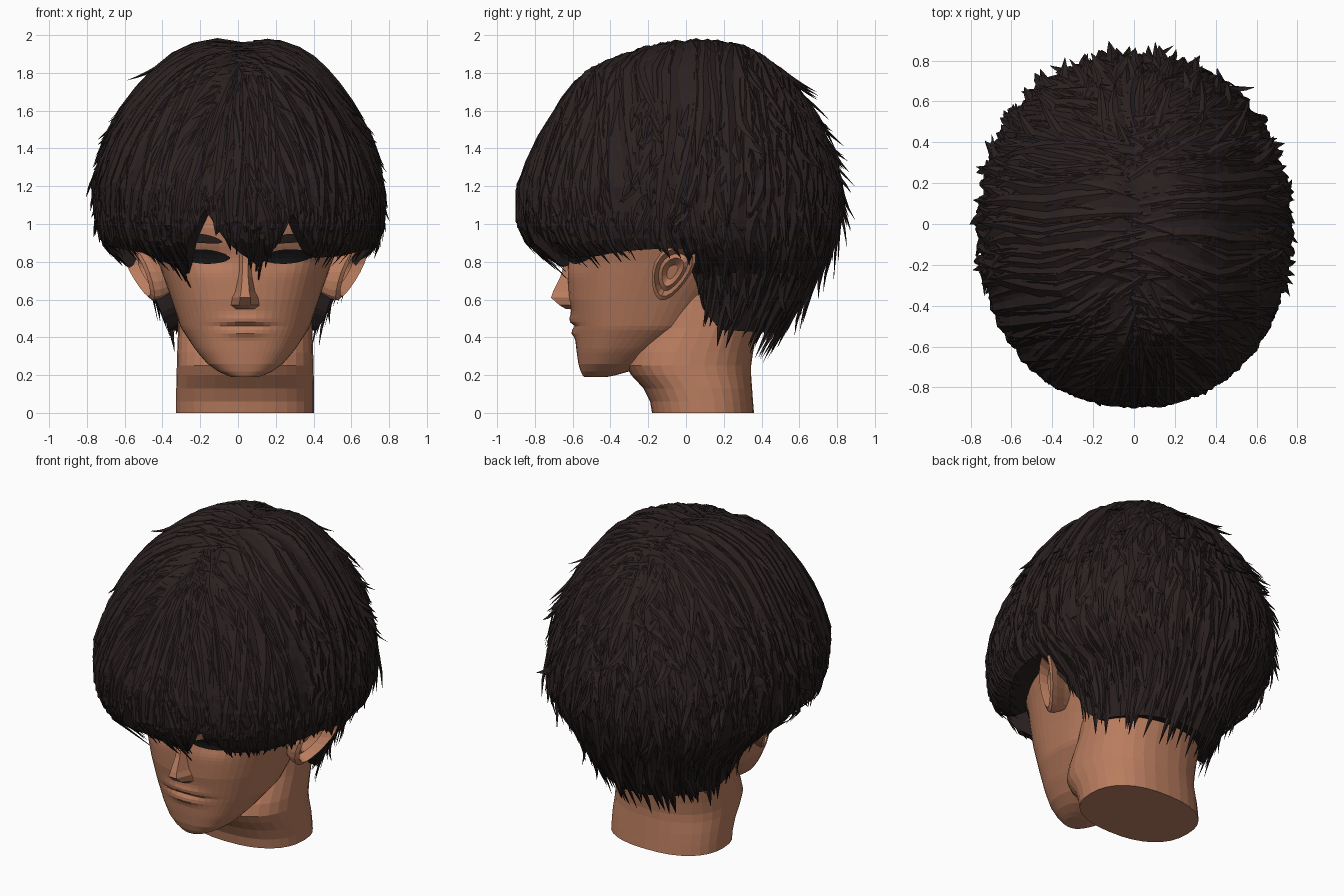
import bpy, bmesh, math, random
from mathutils import Vector

random.seed(4)
cube = bpy.data.objects.get("Cube")
if cube:
    bpy.data.objects.remove(cube)


def material(name, rgb):
    m = bpy.data.materials.new(name)
    m.use_nodes = True
    m.diffuse_color = (*rgb, 1)
    node = next(n for n in m.node_tree.nodes if n.type == 'BSDF_PRINCIPLED')
    node.inputs["Base Color"].default_value = (*rgb, 1)
    node.inputs["Roughness"].default_value = 0.8
    return m


SKIN = material("warm_skin", (0.49, 0.205, 0.115))
HAIR = material("dark_brown_hair", (0.024, 0.015, 0.015))
LASH = material("lash_black", (0.008, 0.007, 0.007))


def finish(name, bm, mat):
    bmesh.ops.recalc_face_normals(bm, faces=bm.faces)
    mesh = bpy.data.meshes.new(name)
    bm.to_mesh(mesh)
    bm.free()
    mesh.materials.append(mat)
    ob = bpy.data.objects.new(name, mesh)
    bpy.context.scene.collection.objects.link(ob)


def add_loft(bm, rings, closed=True, caps=True):
    """Skin a list of equal-length point rings."""
    vs = [[bm.verts.new(p) for p in r] for r in rings]
    n = len(vs[0])
    for a, b in zip(vs, vs[1:]):
        for i in range(n if closed else n - 1):
            j = (i + 1) % n
            bm.faces.new((a[i], a[j], b[j], b[i]))
    if caps:
        bm.faces.new(vs[0])
        bm.faces.new(vs[-1])


def loft(name, rings, mat, **kw):
    bm = bmesh.new()
    add_loft(bm, rings, **kw)
    finish(name, bm, mat)


def sample(table, k):
    """Linear interpolation of rows keyed by their first column."""
    if k <= table[0][0]:
        return table[0][1:]
    for lo, hi in zip(table, table[1:]):
        if k <= hi[0]:
            f = (k - lo[0]) / (hi[0] - lo[0])
            return [p + (q - p) * f for p, q in zip(lo[1:], hi[1:])]
    return table[-1][1:]


def spow(v, p):
    return math.copysign(abs(v) ** p, v)


CX = 0.038   # middle of the face
P = 0.85     # squareness of the head sections

# Head: z, half width, front y, back y
HEAD = [(.19, .07, -.54, -.42), (.21, .13, -.555, -.32), (.26, .2, -.57, -.22),
        (.33, .26, -.58, -.1), (.45, .34, -.592, .1), (.6, .39, -.62, .22),
        (.8, .46, -.632, .4), (1.0, .54, -.66, .55), (1.3, .58, -.64, .6),
        (1.6, .46, -.48, .5), (1.8, .22, -.2, .3)]
NECK = [(0, .365, -.18, .36), (.06, .365, -.19, .355), (.13, .365, -.225, .35),
        (.2, .363, -.29, .345), (.25, .362, -.32, .345), (.32, .36, -.3, .355),
        (.45, .355, -.22, .38), (.8, .35, -.1, .4)]


def relief(dx, z):
    """Eye sockets, lips and chin crease pressed into the face."""
    def bump(x0, z0, sx, sz):
        return math.exp(-((dx - x0) / sx) ** 2 - ((z - z0) / sz) ** 2)
    d = 0.03 * (bump(.19, .82, .12, .06) + bump(-.19, .82, .12, .06))
    d -= 0.018 * (bump(0, .49, .12, .03) + bump(0, .425, .1, .022))
    return d + 0.013 * bump(0, .46, .13, .009)


def section(table, z, n=56, face=False):
    hw, yf, yb = sample(table, z)
    ring = []
    for i in range(n):
        a = math.tau * i / n
        dx = hw * spow(math.cos(a), P)
        y = (yf + yb) / 2 + (yb - yf) / 2 * spow(math.sin(a), P)
        if face and math.sin(a) < 0:
            y += relief(dx, z)
        ring.append((CX + dx, y, z))
    return ring


def face_y(dx, z):
    hw, yf, yb = sample(HEAD, z)
    c = (abs(dx) / hw) ** (1 / P)
    return (yf + yb) / 2 - (yb - yf) / 2 * (1 - c * c) ** (P / 2) + relief(dx, z)


levels = [.19, .2] + [.22 + .02 * i for i in range(39)] + [1.1, 1.3, 1.45, 1.6, 1.7, 1.8]
loft("head", [section(HEAD, z, face=True) for z in levels], SKIN)
loft("neck", [section(NECK, row[0], 32) for row in NECK], SKIN)

# Nose: z, half width, ridge y
NOSE = [(.55, .055, -.635), (.57, .085, -.67), (.61, .08, -.715), (.64, .062, -.705),
        (.72, .045, -.665), (.8, .04, -.642), (.88, .05, -.645)]
loft("nose", [[(CX + s * w, y, z) for s, y in
               ((-1, -.57), (-.85, -.62), (-.35, r), (.35, r), (.85, -.62), (1, -.57))]
              for z, w, r in NOSE], SKIN)


def plate(name, x0, x1, mid, height, mat):
    """Thin almond shape lying on the face."""
    rows = []
    for k in (-1, -.33, .33, 1):
        row = []
        for i in range(13):
            f = i / 12
            dx = x0 + (x1 - x0) * f
            z = mid(f) + k * height * (math.sin(math.pi * f) ** .6 * .92 + .08)
            row.append((CX + dx, face_y(dx, z) - .009, z))
        rows.append(row)
    loft(name, rows, mat, closed=False, caps=False)


for side, s in (("left", 1), ("right", -1)):
    plate(side + "_eye", s * .08, s * .36, lambda f: .82 + .015 * f, .038, LASH)
    plate(side + "_brow", s * .12, s * .36, lambda f: .905 + .02 * math.sin(f * 2.5), .024, HAIR)

    # Ear: scale and depth of each ring, from the root over the rim into the bowl
    rings = []
    for scale, depth in ((.6, -.24), (.75, -.1), (.95, -.035), (1, 0), (.86, .014),
                         (.66, -.05), (.5, -.03), (.25, -.07)):
        ring = []
        for i in range(18):
            a = math.tau * i / 18
            v = .15 * math.sin(a) * scale
            u = .105 * math.cos(a) * scale * (1 + .28 * math.sin(a))
            x = .555 + .45 * v + .45 * u + depth
            ring.append((CX + s * x, -.075 + u + .33 * v, .745 + v))
        rings.append(ring)
    loft(side + "_ear", rings, SKIN)

# Hair volume: z, half width, middle x, front y, back y
TOP = 1.98
VOLUME = [(TOP, 0, .02, .1, .1), (1.96, .2, .02, -.13, .28), (1.9, .34, .02, -.34, .4),
          (1.8, .455, .01, -.545, .52), (1.6, .605, 0, -.685, .67), (1.4, .705, 0, -.795, .75),
          (1.2, .755, 0, -.88, .81), (1.0, .745, .01, -.885, .8), (.9, .715, .01, -.83, .77),
          (.83, .65, .02, -.74, .74), (.76, .55, .02, -.64, .7), (.6, .465, .03, -.55, .61),
          (.4, .4, .03, -.48, .48), (.3, .38, .03, -.4, .41)]
VOLUME = [(math.sqrt(TOP - r[0]), *r[1:]) for r in VOLUME]
# Fringe edge by x, and edge from ear to nape by direction
FRINGE = [(-.75, .88), (-.58, .85), (-.38, .73), (-.32, .83), (-.24, .95), (-.16, 1.08),
          (-.08, .93), (.0, .84), (.1, .77), (.19, .89), (.26, 1.06), (.34, .92),
          (.42, .82), (.6, .83), (.75, .87)]
NAPE = [(0, .87), (.03, .68), (.14, .52), (.33, .44), (1, .42)]


def surface(qx, qy):
    """Map a disc (centre = crown, rim = hair edge) onto the hair volume."""
    t, a = math.hypot(qx, qy), math.atan2(qy, qx)
    c, s = math.cos(a), math.sin(a)
    edge = sample(FRINGE, .75 * c)[0] if s < 0 else sample(NAPE, s)[0]
    w = min(t, 1) ** 4
    u = t * (math.sqrt(TOP - .64 + .21 * s) * (1 - w) + math.sqrt(TOP - edge) * w)
    hw, mx, yf, yb = sample(VOLUME, u)
    x = mx + hw * spow(c, .92)
    y = (yf + yb) / 2 + (yb - yf) / 2 * spow(s, .92)
    z = TOP - u * u
    if z > 1.45:   # shallow parting groove
        z -= .03 * math.exp(-((x - .02) / .07) ** 2) * min(1, (z - 1.45) * 4)
    return Vector((x, y, z))


def polar(t, a):
    return Vector((t * math.cos(a), t * math.sin(a)))


COLS = 144
rings = []
for k in range(1, 27):
    ring = []
    for i in range(COLS):
        p = surface(*polar(k / 26, math.tau * i / COLS))
        f = 1 + random.uniform(-.007, .007)
        ring.append(Vector((p.x * f, p.y * f, p.z)))
    rings.append(ring)
rings.append([Vector((.02 + (p.x - .02) * .72, p.y * .72, p.z + .05)) for p in rings[-1]])
loft("hair_volume", rings, HAIR)

locks = bmesh.new()


def lock(q0, q1, width, lift, bend=0, steps=8):
    """Tapered strand following the hair volume, its tip lifted outward."""
    rings, d = [], (q1 - q0)
    across, e = Vector((-d.y, d.x)), .01
    for k in range(steps + 1):
        f = k / steps
        q = q0 + d * f + across * bend * math.sin(math.pi * f)
        p = surface(*q)
        n = (surface(q.x + e, q.y) - surface(q.x - e, q.y)).cross(
            surface(q.x, q.y + e) - surface(q.x, q.y - e)).normalized()
        ahead = surface(*(q + d * .02)) - surface(*(q - d * .02))
        side = n.cross(ahead).normalized()
        taper = min(1, .3 + 2 * f) * (1 - f ** 4) + .05
        p += n * (lift * f ** 3 + .002)
        w, h = side * width * taper, n * width * .4 * taper
        rings.append([p + w, p + h, p - w, p - h])
    add_loft(locks, rings)


# Long strands falling from a soft, uneven parting
for i in range(230):
    a = math.tau * (i + random.random()) / 230
    s = 1 if math.cos(a) > 0 else -1
    start = Vector((s * random.uniform(-.03, .05), math.sin(a) * random.uniform(.2, .75) - .05))
    front = math.sin(a) < -.3
    end = polar(random.uniform(.93, 1.02) if front else random.uniform(.55, .98), a)
    lock(start, end, random.uniform(.024, .05), random.uniform(0, .015 if front else .04),
         random.uniform(-.1, .1))

# Choppy curling tufts over the sides and back
for i in range(360):
    a = random.uniform(-.3, math.pi + .3)
    t = random.uniform(.45, .86)
    end = polar(t + random.uniform(.09, .16), a + random.uniform(-.14, .14))
    lock(polar(t, a), end, random.uniform(.02, .036),
         random.uniform(.01, .05 + .05 * max(0, math.sin(a))), random.uniform(-.3, .3), 6)

# Loose flyaway pieces standing off the crown
for i in range(14):
    a = random.uniform(0, math.pi)
    lock(polar(.25, a), polar(random.uniform(.45, .6), a + random.uniform(-.2, .2)),
         .026, random.uniform(.05, .09), random.uniform(-.2, .2))

# Heavy pointed fringe pieces, by where the tip hangs
for x in (-.5, -.43, -.38, -.02, .05, .1, .14, .4, .46, .55):
    a = -math.acos(x / .75)
    lock(polar(.35, a + .12), polar(random.uniform(1, 1.03), a), .05, .012, .04)

# Ragged ends along the whole hair edge
for i in range(170):
    a = math.tau * (i + random.random()) / 170
    reach = 1.02 + .03 * max(0, math.sin(a))
    lock(polar(.88, a), polar(random.uniform(.98, reach), a + random.uniform(-.05, .05)),
         random.uniform(.016, .028), random.uniform(0, .03), random.uniform(-.2, .2), 5)
finish("hair_locks", locks, HAIR)
